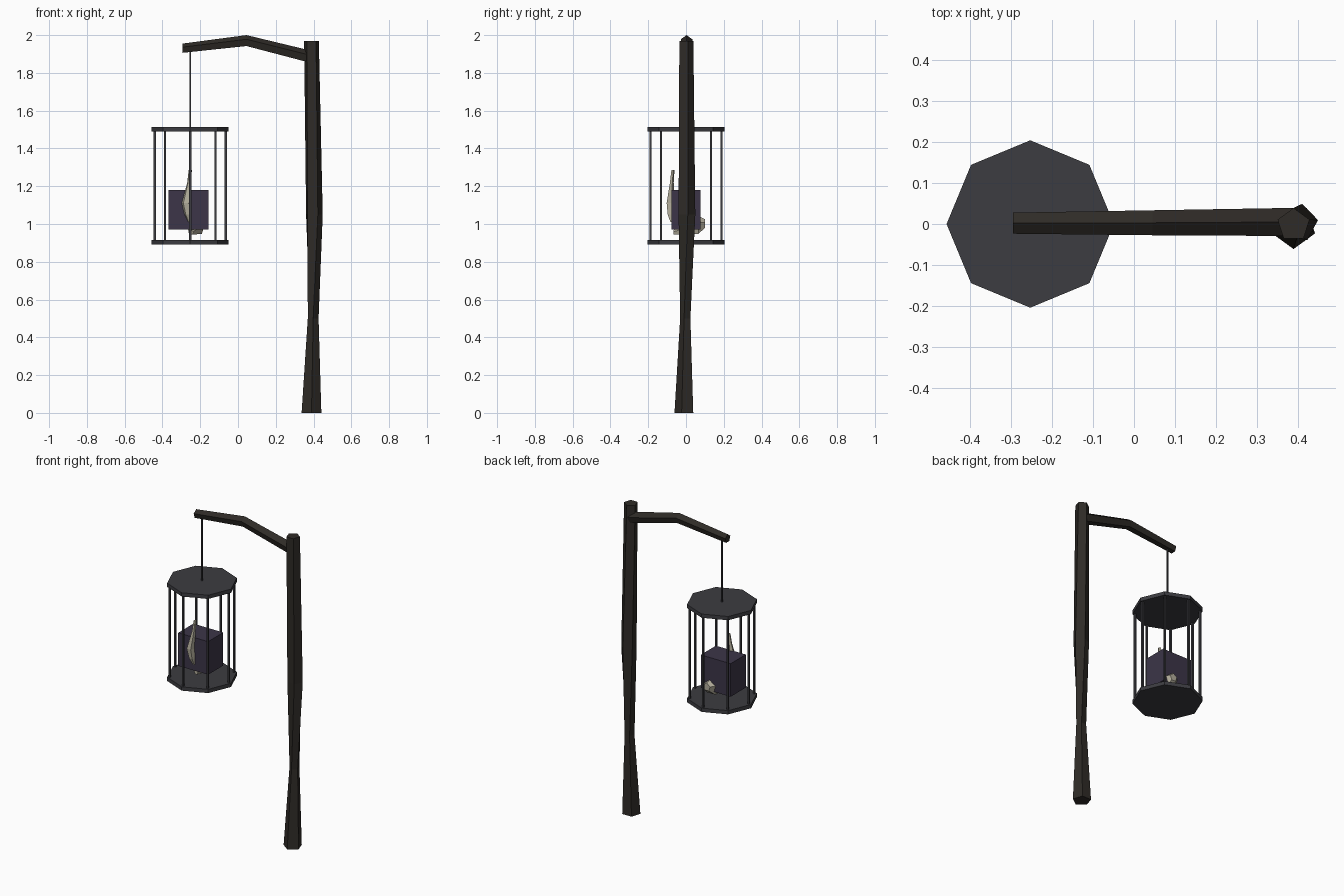
import bpy, bmesh
from math import sin, cos, pi, radians
from mathutils import Vector

if "Cube" in bpy.data.objects:
    bpy.data.objects.remove(bpy.data.objects["Cube"])


def material(name, rgb):
    m = bpy.data.materials.new(name)
    m.diffuse_color = (*rgb, 1)
    m.use_nodes = True
    m.node_tree.nodes["Principled BSDF"].inputs["Base Color"].default_value = m.diffuse_color
    return m


wood = material("dark_wood", (0.028, 0.024, 0.020))
iron = material("iron", (0.045, 0.045, 0.052))
cloth = material("purple_cloth", (0.045, 0.036, 0.065))
bone = material("bone", (0.45, 0.42, 0.33))


def loft(name, axis, stations, mat, sides=5):
    """Skin polygon rings across an axis; station = (x, y, z, radius, phase in degrees)."""
    u, v = {"x": ((0, 1, 0), (0, 0, 1)),
            "y": ((1, 0, 0), (0, 0, 1)),
            "z": ((1, 0, 0), (0, 1, 0))}[axis]
    u, v = Vector(u), Vector(v)
    bm = bmesh.new()
    rings = []
    for x, y, z, r, phase in stations:
        angles = [radians(phase) + 2 * pi * i / sides for i in range(sides)]
        rings.append([bm.verts.new(Vector((x, y, z)) + u * r * cos(a) + v * r * sin(a))
                      for a in angles])
    for a, b in zip(rings, rings[1:]):
        for i in range(sides):
            j = (i + 1) % sides
            bm.faces.new((a[i], a[j], b[j], b[i]))
    bm.faces.new(rings[0])
    bm.faces.new(rings[-1])
    bmesh.ops.recalc_face_normals(bm, faces=bm.faces)
    mesh = bpy.data.meshes.new(name)
    bm.to_mesh(mesh)
    bm.free()
    ob = bpy.data.objects.new(name, mesh)
    bpy.context.collection.objects.link(ob)
    mesh.materials.append(mat)
    return ob


# Rough-hewn post, pinched below the middle and slightly twisted
loft("post", "z", [(0.389, -0.006, 0, 0.055, -18),
                   (0.398, -0.001, 0.50, 0.030, -18),
                   (0.402, 0.003, 1.05, 0.047, 8),
                   (0.389, -0.002, 1.97, 0.041, 18)], wood)

# Bent arm
loft("arm", "x", [(-0.295, 0.002, 1.928, 0.027, 90),
                  (0.045, 0.003, 1.968, 0.032, 90),
                  (0.385, 0.005, 1.882, 0.036, 90)], wood)

# Cage: hanging rod, two octagonal plates, eight bars
CX = -0.253
loft("hanging_rod", "z", [(CX, 0, 1.50, 0.006, 45), (CX, 0, 1.93, 0.006, 45)], iron, 4)
for name, z in (("cage_floor", 0.892), ("cage_roof", 1.49)):
    loft(name, "z", [(CX, 0, z, 0.204, 0), (CX, 0, z + 0.024, 0.204, 0)], iron, 8)
for i in range(8):
    a = i * pi / 4
    x, y = CX + 0.188 * cos(a), 0.188 * sin(a)
    loft(f"cage_bar_{i + 1}", "z", [(x, y, 0.905, 0.008, 45), (x, y, 1.50, 0.008, 45)], iron, 4)

# Bundle inside the cage
bpy.ops.mesh.primitive_cube_add(size=1, location=(-0.262, 0, 1.075))
bundle = bpy.context.object
bundle.name = "bundle"
bundle.scale = (0.21, 0.152, 0.21)
bundle.data.materials.append(cloth)

# Bones poking out of the bundle, front and back
loft("front_bone", "z", [(-0.253, -0.070, 1.285, 0.009, 18),
                         (-0.258, -0.076, 1.22, 0.011, 18),
                         (-0.275, -0.083, 1.11, 0.024, 18),
                         (-0.266, -0.082, 1.05, 0.018, 18),
                         (-0.256, -0.076, 1.01, 0.008, 18)], bone)
loft("back_bone", "y", [(-0.250, -0.065, 0.955, 0.014, 90),
                        (-0.235, 0.00, 0.970, 0.030, 90),
                        (-0.222, 0.065, 0.990, 0.052, 90),
                        (-0.215, 0.100, 1.000, 0.026, 90)], bone)
